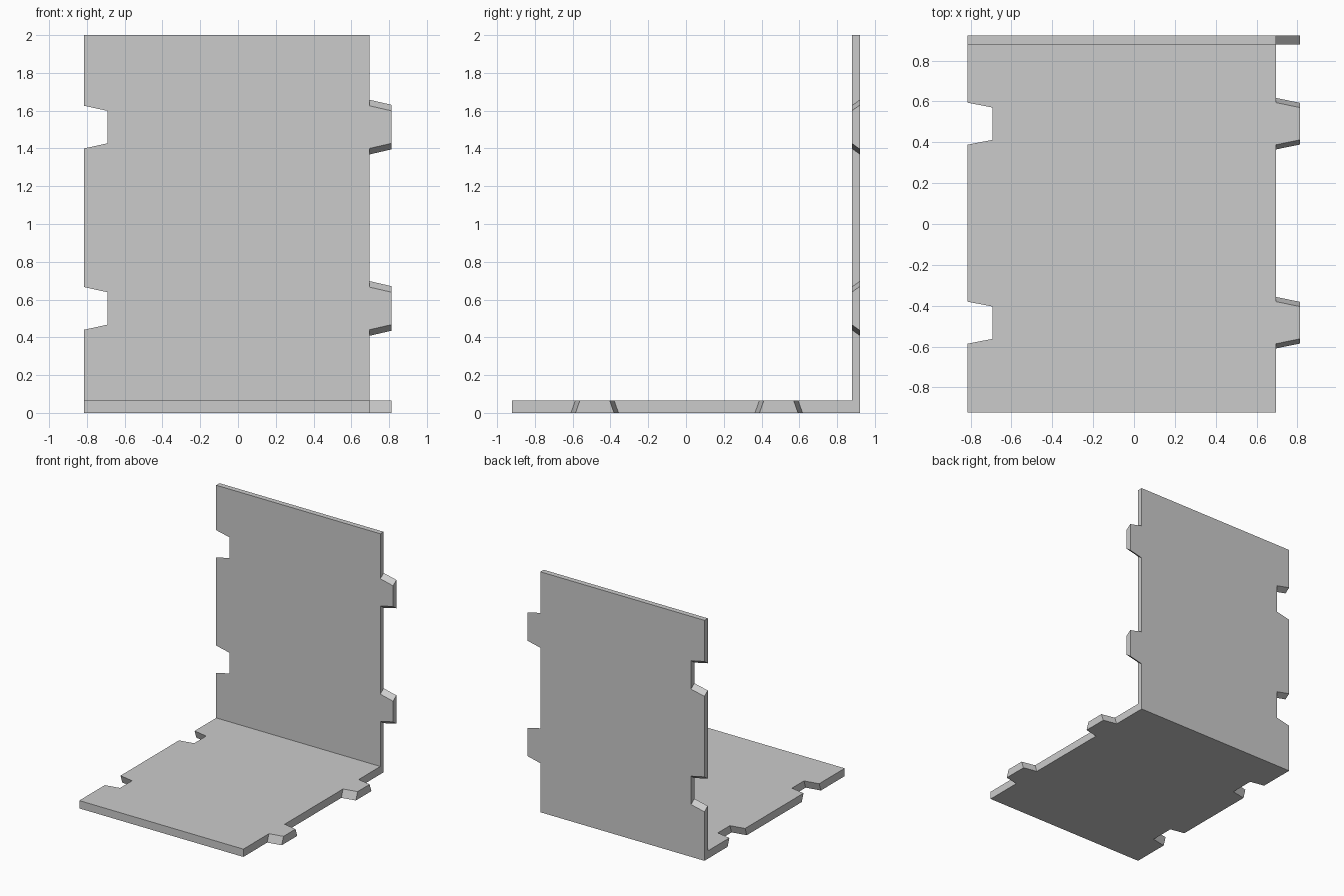
import bpy
import bmesh
from mathutils import Vector

cube = bpy.data.objects.get("Cube")
if cube:
    bpy.data.objects.remove(cube, do_unlink=True)

LEFT, RIGHT, TIP, NOTCH = -0.815, 0.695, 0.812, -0.692   # x positions
BACK = 0.922
WALL_FRONT = 0.878
FLOOR_TOP = 0.065

grey = bpy.data.materials.new("plain_grey")
grey.use_nodes = True
grey.diffuse_color = (0.6, 0.6, 0.6, 1)
grey.node_tree.nodes["Principled BSDF"].inputs["Base Color"].default_value = (0.6, 0.6, 0.6, 1)


def outline(low, high, centres, root, tip, flare):
    """Panel outline with tapered tabs on one side and matching notches on the other."""
    root, tip = root + flare, tip + flare
    points = [(RIGHT, low)]
    for c in centres:
        points += [(RIGHT, c - root), (TIP, c - tip), (TIP, c + tip), (RIGHT, c + root)]
    points += [(RIGHT, high), (LEFT, high)]
    for c in reversed(centres):
        points += [(LEFT, c + root), (NOTCH, c + tip), (NOTCH, c - tip), (LEFT, c - root)]
    return points + [(LEFT, low)]


def panel(name, inner, outer, place_inner, place_outer):
    """Loft between the inner and outer outlines to give bevelled joints."""
    bm = bmesh.new()
    a = [bm.verts.new(place_inner(x, u)) for x, u in inner]
    b = [bm.verts.new(place_outer(x, u)) for x, u in outer]
    bm.faces.new(a)
    bm.faces.new(b[::-1])
    for i in range(len(a)):
        j = (i + 1) % len(a)
        bm.faces.new((a[i], b[i], b[j], a[j]))
    bmesh.ops.recalc_face_normals(bm, faces=bm.faces)
    mesh = bpy.data.meshes.new(name)
    bm.to_mesh(mesh)
    bm.free()
    mesh.materials.append(grey)
    obj = bpy.data.objects.new(name, mesh)
    bpy.context.collection.objects.link(obj)
    return obj


# Upright panel: joints widen towards the back
wall = (0, 2, (0.553, 1.513), 0.113, 0.086)
panel("back_panel", outline(*wall, 0), outline(*wall, 0.032),
      lambda x, z: Vector((x, WALL_FRONT, z)),
      lambda x, z: Vector((x, BACK, z)))

# Flat panel: joints widen towards the underside
floor = (-BACK, WALL_FRONT, (-0.483, 0.491), 0.103, 0.079)
panel("base_panel", outline(*floor, 0), outline(*floor, 0.023),
      lambda x, y: Vector((x, y, FLOOR_TOP)),
      lambda x, y: Vector((x, y, 0)))
